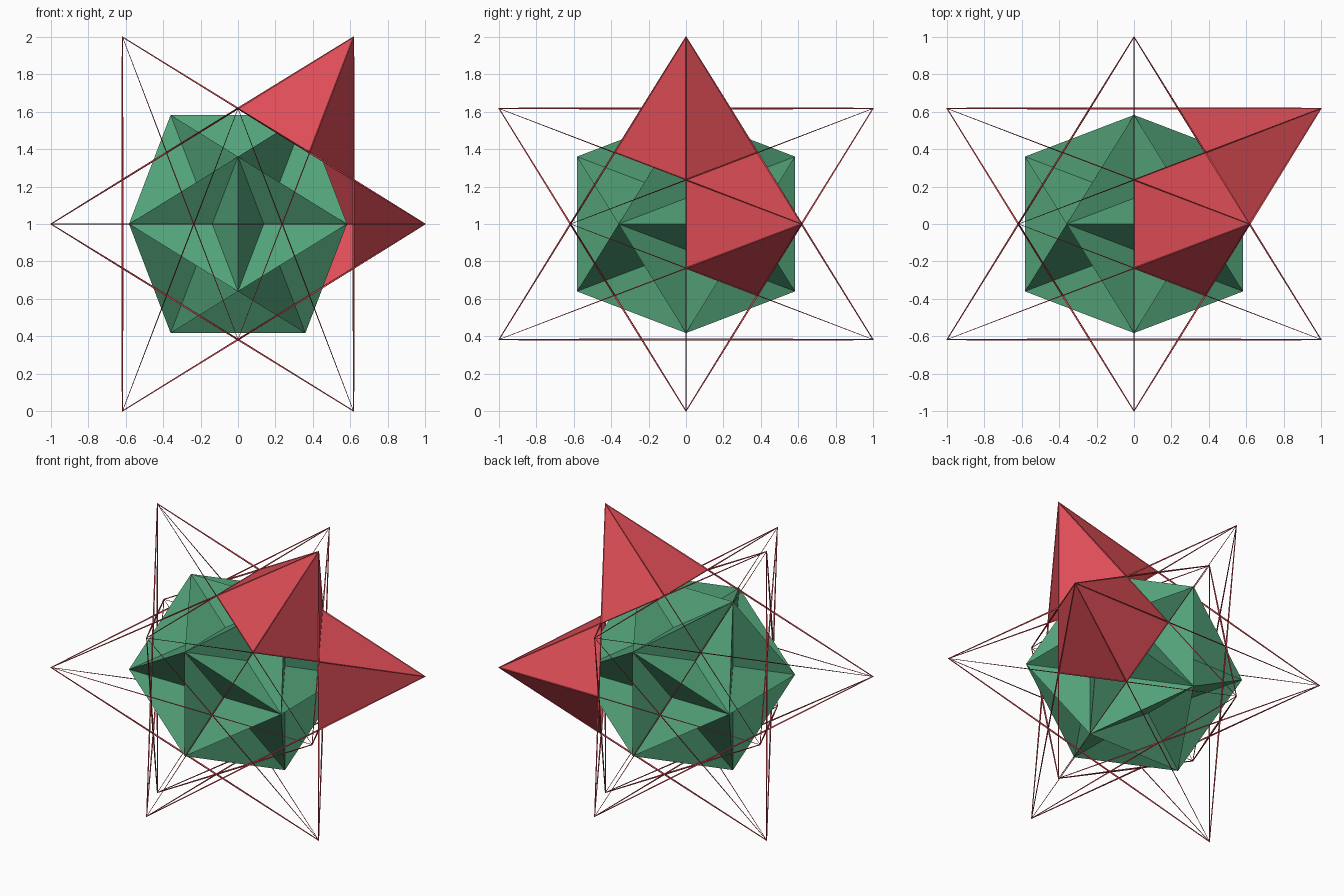
import bpy, bmesh, math
from mathutils import Vector

if "Cube" in bpy.data.objects:
    bpy.data.objects.remove(bpy.data.objects["Cube"])

PHI = (math.sqrt(5) - 1) / 2          # 0.618
DENT = 3 * PHI - 2 + PHI ** 4 + 0.7082 - (3 * PHI - 2 + PHI ** 4)  # face centre to crossing point
CORE = 0.583                          # size of the inner solid
CENTRE = Vector((0, 0, 1))
WIRE = 0.012


def material(name, rgb):
    m = bpy.data.materials.new(name)
    m.diffuse_color = (*rgb, 1)
    m.use_nodes = True
    m.node_tree.nodes["Principled BSDF"].inputs["Base Color"].default_value = m.diffuse_color
    return m


GREEN = material("green", (0.085, 0.36, 0.19))
RED = material("red", (0.74, 0.075, 0.095))


def icosahedron():
    bm = bmesh.new()
    for a in (-1, 1):
        for b in (-PHI, PHI):
            for co in ((b, 0, a), (a, b, 0), (0, a, b)):
                bm.verts.new(co)
    bmesh.ops.convex_hull(bm, input=bm.verts)
    bm.normal_update()
    return bm


def make_object(name, triangles, mat):
    bm = bmesh.new()
    for tri in triangles:
        bm.faces.new([bm.verts.new(p + CENTRE) for p in tri])
    bmesh.ops.remove_doubles(bm, verts=bm.verts, dist=1e-4)
    bmesh.ops.recalc_face_normals(bm, faces=bm.faces)
    mesh = bpy.data.meshes.new(name)
    bm.to_mesh(mesh)
    bm.free()
    mesh.materials.append(mat)
    ob = bpy.data.objects.new(name, mesh)
    bpy.context.collection.objects.link(ob)
    return ob


def crossing(face):
    return face.calc_center_median() * DENT


def spike(v):
    # five triangles from the tip to the crossing points around it
    return [(v.co.copy(), *(crossing(f) for f in e.link_faces)) for e in v.link_edges]


ico = icosahedron()

# inner solid: every face of the icosahedron is pushed in to a dent
dents = []
for f in ico.faces:
    for e in f.edges:
        dents.append([CORE * p for p in (e.verts[0].co, e.verts[1].co, crossing(f))])
make_object("dented_core", dents, GREEN)

# open star frame around the core
frame = make_object("star_frame", [t for v in ico.verts for t in spike(v)], RED)
mod = frame.modifiers.new("wire", 'WIREFRAME')
mod.thickness = WIRE
mod.use_even_offset = False

# two filled spikes
for name, tip in (("upper_spike", (PHI, 0, 1)), ("side_spike", (1, PHI, 0))):
    v = min(ico.verts, key=lambda w: (w.co - Vector(tip)).length)
    make_object(name, spike(v), RED)
ico.free()
